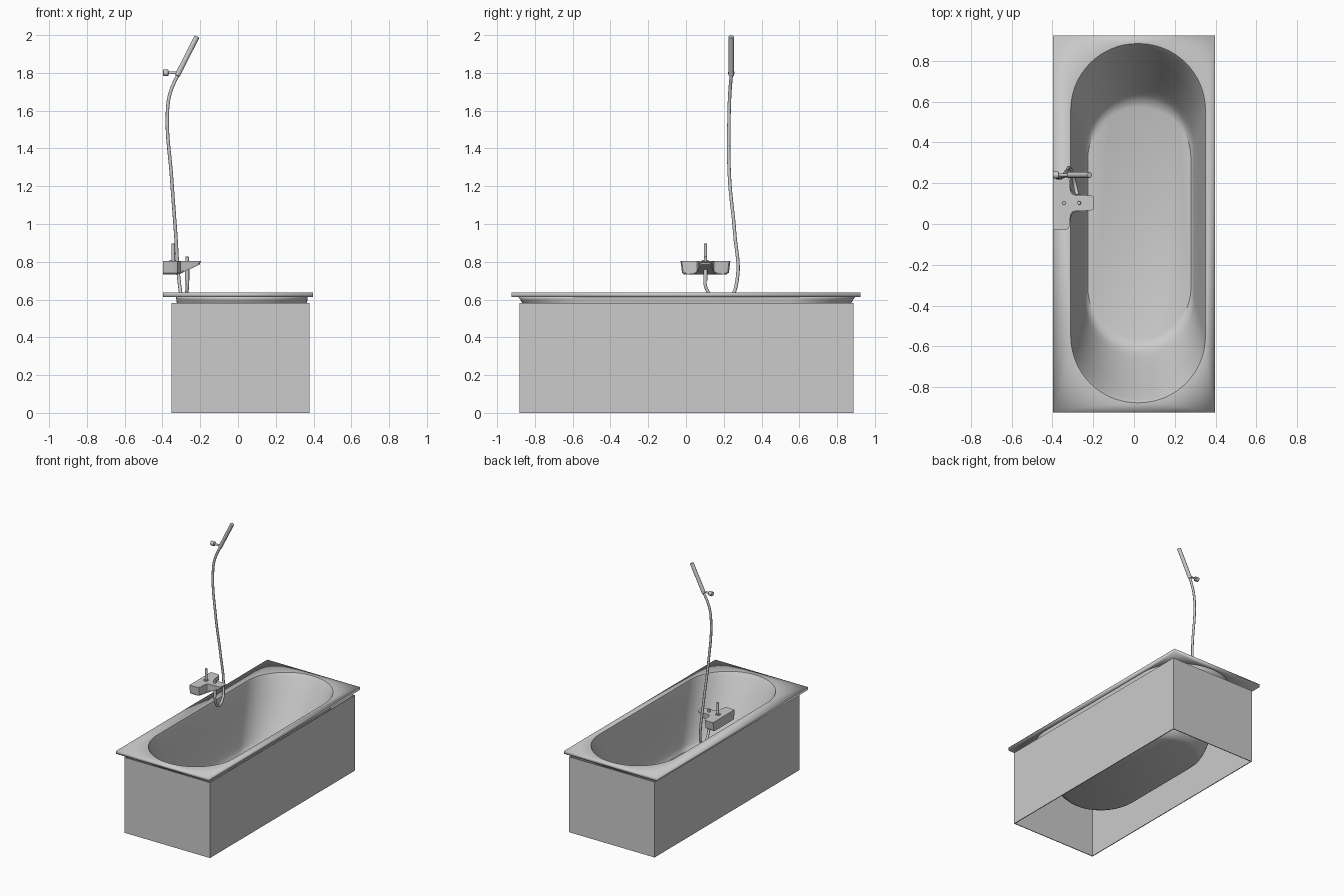
import bpy, bmesh, math
from mathutils import Vector

cube = bpy.data.objects.get("Cube")
if cube:
    bpy.data.objects.remove(cube, do_unlink=True)

grey = bpy.data.materials.new("light_grey")
grey.use_nodes = True
COLOUR = (0.6, 0.6, 0.6, 1)
grey.diffuse_color = COLOUR
grey.node_tree.nodes["Principled BSDF"].inputs["Base Color"].default_value = COLOUR


def finish(name, bm, smooth=None):
    """Turn a bmesh into a named object with the shared material."""
    bmesh.ops.recalc_face_normals(bm, faces=bm.faces)
    mesh = bpy.data.meshes.new(name)
    bm.to_mesh(mesh)
    bm.free()
    obj = bpy.data.objects.new(name, mesh)
    bpy.context.collection.objects.link(obj)
    mesh.materials.append(grey)
    if smooth:
        bpy.ops.object.select_all(action='DESELECT')
        obj.select_set(True)
        bpy.context.view_layer.objects.active = obj
        bpy.ops.object.shade_smooth_by_angle(angle=math.radians(smooth))
    return obj


def rod(name, start, end, radius, bevel=0.0):
    """Cylinder between two points."""
    start, end = Vector(start), Vector(end)
    axis = end - start
    bm = bmesh.new()
    bmesh.ops.create_cone(bm, cap_ends=True, segments=24, radius1=radius,
                          radius2=radius, depth=axis.length)
    turn = axis.to_track_quat('Z', 'Y').to_matrix().to_4x4()
    bmesh.ops.transform(bm, matrix=turn, verts=bm.verts)
    bmesh.ops.translate(bm, vec=(start + end) / 2, verts=bm.verts)
    obj = finish(name, bm, 35)
    if bevel:
        mod = obj.modifiers.new("soft_edges", 'BEVEL')
        mod.width, mod.segments = bevel, 2
    return obj


def rounded_outline(half_w, half_l, radius, steps=16):
    """Rounded rectangle around the origin, counter-clockwise."""
    pts = []
    for i, (sx, sy) in enumerate([(1, 1), (-1, 1), (-1, -1), (1, -1)]):
        cx, cy = sx * (half_w - radius), sy * (half_l - radius)
        for k in range(steps + 1):
            a = (i + k / steps) * math.pi / 2
            pts.append((cx + radius * math.cos(a), cy + radius * math.sin(a)))
    return pts


# Tub: flat rectangular rim flowing into a sloped oval basin
RIM_Z, FLOOR_Z = 0.637, 0.165
bm = bmesh.new()
corners = [bm.verts.new((x, y, RIM_Z)) for x, y in
           [(0.396, 0.923), (-0.396, 0.923), (-0.396, -0.923), (0.396, -0.923)]]
rim_edges = [bm.edges.new((corners[i], corners[(i + 1) % 4])) for i in range(4)]

# Basin levels: share of the inward slope, share of the depth
levels = [(0, 0), (0.02, 0.015), (0.07, 0.06), (0.3, 0.32), (0.55, 0.6),
          (0.78, 0.84), (0.87, 0.92), (0.96, 0.975), (1.08, 1)]
rings = []
for slope, depth in levels:
    z = RIM_Z + (FLOOR_Z - RIM_Z) * depth
    half_w = 0.33 - 0.072 * slope
    outline = rounded_outline(half_w, 0.88 - 0.29 * slope, half_w - 0.004)
    rings.append([bm.verts.new((x + 0.02 + 0.006 * slope, y + 0.004, z))
                  for x, y in outline])
count = len(rings[0])
for upper, lower in zip(rings, rings[1:]):
    for i in range(count):
        j = (i + 1) % count
        bm.faces.new((upper[i], upper[j], lower[j], lower[i]))
bm.faces.new(rings[-1])
hole_edges = [bm.edges.get((rings[0][i], rings[0][(i + 1) % count]))
              for i in range(count)]
bmesh.ops.triangle_fill(bm, edges=rim_edges + hole_edges, use_beauty=True)
bmesh.ops.recalc_face_normals(bm, faces=bm.faces)
floor = min(bm.faces, key=lambda f: f.calc_center_median().z)
upside_down = floor.normal.z < 0
tub = finish("tub", bm, 30)
shell = tub.modifiers.new("thickness", 'SOLIDIFY')
shell.thickness = 0.023
shell.offset = 1 if upside_down else -1

# Surround: four thin panels, open above and below
X0, X1, Y0, Y1, TOP, THICK = -0.353, 0.378, -0.882, 0.888, 0.583, 0.006
panels = {
    "front_panel": (X0, X1, Y0, Y0 + THICK),
    "back_panel": (X0, X1, Y1 - THICK, Y1),
    "right_panel": (X0, X0 + THICK, Y0 + THICK, Y1 - THICK),
    "left_panel": (X1 - THICK, X1, Y0 + THICK, Y1 - THICK),
}
for name, (xa, xb, ya, yb) in panels.items():
    bm = bmesh.new()
    bmesh.ops.create_cube(bm, size=1)
    bmesh.ops.scale(bm, vec=(xb - xa, yb - ya, TOP), verts=bm.verts)
    bmesh.ops.translate(bm, vec=((xa + xb) / 2, (ya + yb) / 2, TOP / 2), verts=bm.verts)
    finish(name, bm)

# Tap body: T-shaped plan, with the spout underside rising to its tip
TAP_Y = 0.103
half_plan = [(-0.396, 0.132), (-0.335, 0.132), (-0.321, 0.125), (-0.314, 0.108),
             (-0.312, 0.062), (-0.305, 0.046), (-0.29, 0.04), (-0.21, 0.037),
             (-0.2, 0.032), (-0.195, 0.022)]
plan = half_plan + [(x, -y) for x, y in reversed(half_plan)]
bm = bmesh.new()
top = [bm.verts.new((x, TAP_Y + y, 0.804)) for x, y in plan]
bottom = []
for x, y in plan:
    rise = max(0, (x + 0.314) / 0.119) * 0.058
    # The wide part narrows slightly towards its underside
    bottom.append(bm.verts.new((x, TAP_Y + y * 0.93, 0.732 + rise)))
bm.faces.new(top)
bm.faces.new(bottom)
for i in range(len(plan)):
    j = (i + 1) % len(plan)
    bm.faces.new((top[i], top[j], bottom[j], bottom[i]))
lower_edges = [e for e in bm.edges
               if all(v in bottom and v.co.x > -0.39 or v is bottom[0] or v is bottom[-1]
                      for v in e.verts) and max(v.co.x for v in e.verts) > -0.39]
bmesh.ops.bevel(bm, geom=lower_edges, offset=0.008, segments=3,
                affect='EDGES', clamp_overlap=True)
finish("tap_body", bm, 40)

# Tap controls
rod("tap_lever_base", (-0.346, TAP_Y, 0.8), (-0.346, TAP_Y, 0.81), 0.017)
rod("tap_lever", (-0.343, TAP_Y, 0.8), (-0.343, TAP_Y, 0.896), 0.009, 0.002)
rod("diverter_knob", (-0.269, TAP_Y, 0.79), (-0.269, TAP_Y, 0.827), 0.009, 0.002)
rod("hose_outlet", (-0.269, TAP_Y, 0.70), (-0.269, TAP_Y, 0.76), 0.011)

# Hand shower on its wall holder
SHOWER_Y = 0.24
rod("hand_shower", (-0.322, SHOWER_Y, 1.785), (-0.217, SHOWER_Y, 1.993), 0.014, 0.003)
rod("wall_holder", (-0.396, SHOWER_Y, 1.8), (-0.368, SHOWER_Y, 1.8), 0.017, 0.003)
rod("holder_arm", (-0.37, SHOWER_Y, 1.8), (-0.315, SHOWER_Y, 1.8), 0.007)

# Hose: loops below the tap and climbs to the hand shower
path = [(-0.269, 0.103, 0.74), (-0.269, 0.107, 0.66), (-0.283, 0.165, 0.6),
        (-0.298, 0.235, 0.615), (-0.312, 0.27, 0.7), (-0.33, 0.258, 0.95),
        (-0.352, 0.23, 1.25), (-0.374, 0.228, 1.58), (-0.36, 0.232, 1.69),
        (-0.318, 0.24, 1.792)]
curve = bpy.data.curves.new("shower_hose", 'CURVE')
curve.dimensions = '3D'
curve.bevel_depth = 0.009
curve.bevel_resolution = 3
curve.resolution_u = 10
curve.use_fill_caps = True
spline = curve.splines.new('BEZIER')
spline.bezier_points.add(len(path) - 1)
for point, co in zip(spline.bezier_points, path):
    point.co = co
    point.handle_left_type = point.handle_right_type = 'AUTO'
curve.materials.append(grey)
hose = bpy.data.objects.new("shower_hose", curve)
bpy.context.collection.objects.link(hose)
